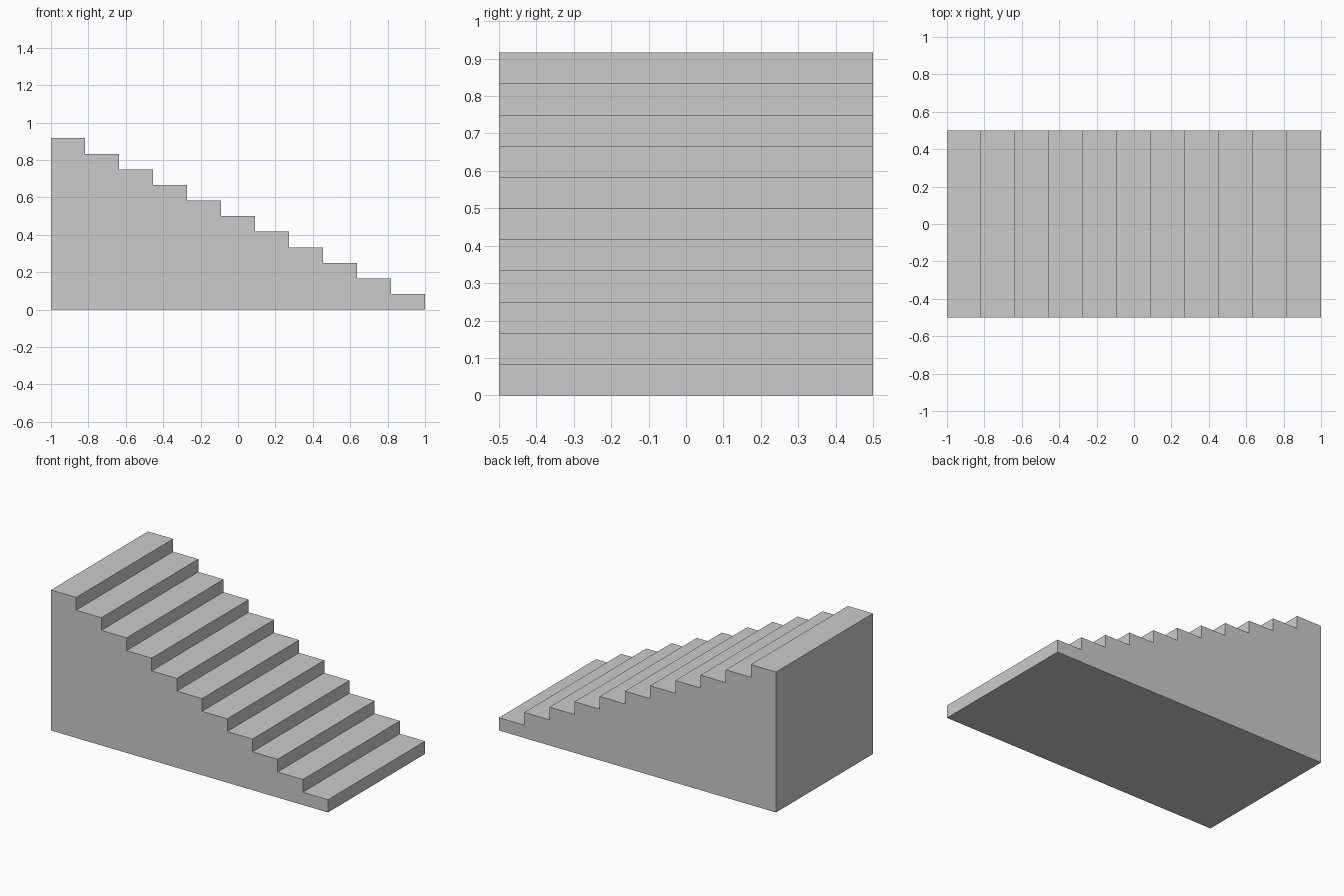
import bpy
import bmesh

if "Cube" in bpy.data.objects:
    bpy.data.objects.remove(bpy.data.objects["Cube"])

STEPS = 11
TREAD = 2.0 / STEPS
RISE = 1.0 / 12
WIDTH = 1.0

# Stepped side profile: base line, then climbing from right to left
profile = [(-1.0, 0.0), (1.0, 0.0)]
for i in range(STEPS):
    z = (i + 1) * RISE
    profile.append((1.0 - i * TREAD, z))
    profile.append((1.0 - (i + 1) * TREAD, z))

# Solid staircase: extrude the profile across the width
bm = bmesh.new()
side = bm.faces.new([bm.verts.new((x, -WIDTH / 2, z)) for x, z in profile])
result = bmesh.ops.extrude_face_region(bm, geom=[side], use_keep_orig=True)
moved = [v for v in result["geom"] if isinstance(v, bmesh.types.BMVert)]
bmesh.ops.translate(bm, verts=moved, vec=(0, WIDTH, 0))
bmesh.ops.recalc_face_normals(bm, faces=bm.faces)

mesh = bpy.data.meshes.new("staircase")
bm.to_mesh(mesh)
bm.free()
staircase = bpy.data.objects.new("staircase", mesh)
bpy.context.collection.objects.link(staircase)
